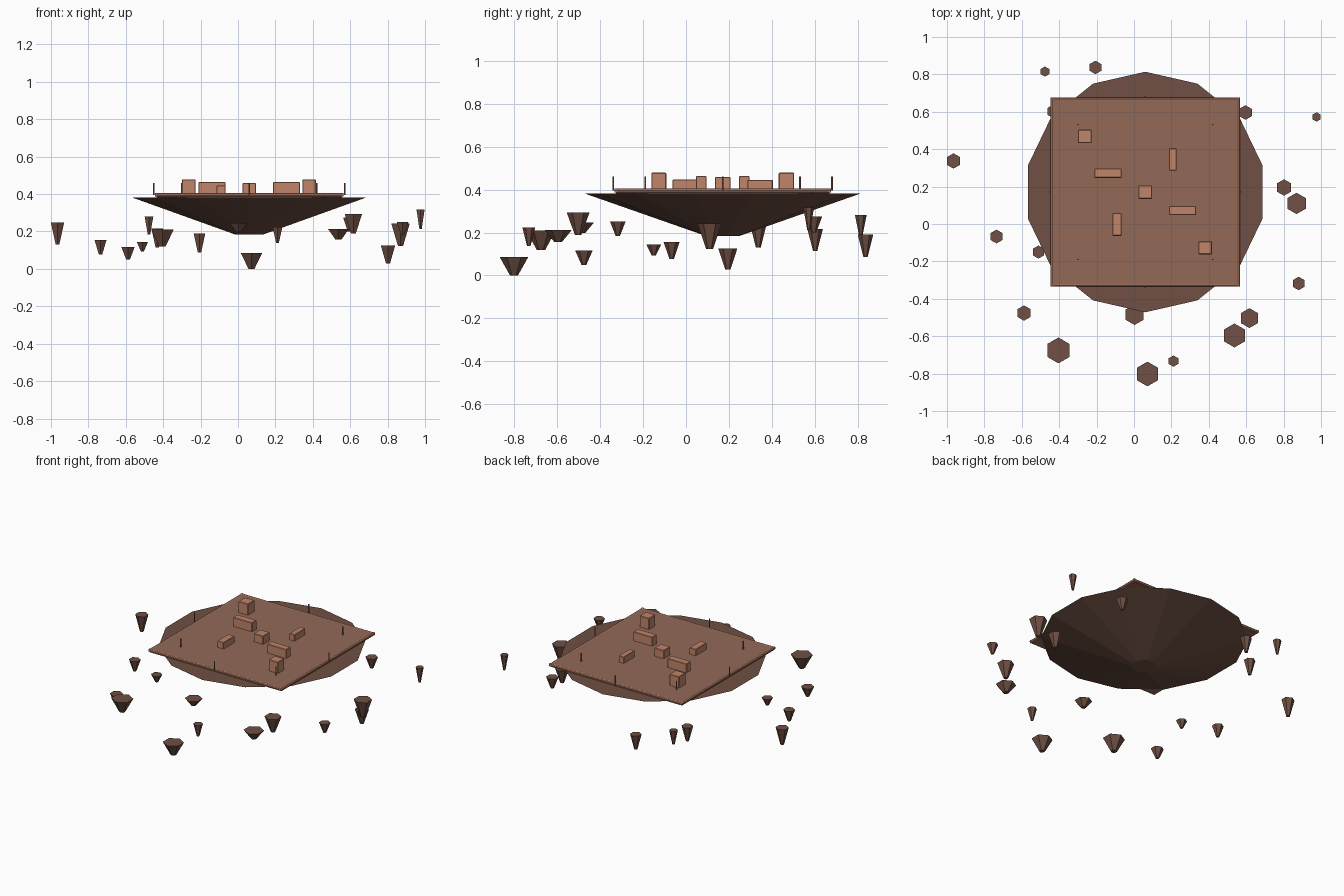
import bpy
import math

CX, CY = 0.06, 0.171      # centre of the floating island
DECK_TOP = 0.403


def material(name, rgb):
    m = bpy.data.materials.new(name)
    m.diffuse_color = (*rgb, 1)
    return m


ROCK = material("dark brown rock", (0.16, 0.08, 0.057))
DECK = material("brown deck", (0.29, 0.143, 0.096))
CLAY = material("light copper clay", (0.53, 0.235, 0.147))


def finish(name, mat):
    ob = bpy.context.object
    ob.name = name
    ob.data.materials.append(mat)
    return ob


def box(name, x0, x1, y0, y1, z0, z1, mat):
    bpy.ops.mesh.primitive_cube_add(
        size=1, location=((x0 + x1) / 2, (y0 + y1) / 2, (z0 + z1) / 2))
    bpy.context.object.scale = (x1 - x0, y1 - y0, z1 - z0)
    bpy.ops.object.transform_apply(location=False, rotation=False, scale=True)
    return finish(name, mat)


def spike(name, x, y, z0, z1, radius, ratio, sides):
    """Downward-tapering faceted rock."""
    bpy.ops.mesh.primitive_cone_add(
        vertices=sides, radius1=radius * ratio, radius2=radius,
        depth=z1 - z0, location=(x, y, (z0 + z1) / 2))
    return finish(name, ROCK)


# Island body
spike("island_base", CX, CY, 0.184, 0.382, 0.643, 0.12, 14)

# Square deck with a rounded rim
H = 0.497
box("deck", CX - H, CX + H, CY - H, CY + H, 0.382, DECK_TOP, DECK)
for i in range(4):
    a = i * math.pi / 2
    bpy.ops.mesh.primitive_cylinder_add(
        vertices=8, radius=0.009, depth=2 * H + 0.016,
        location=(CX + H * math.cos(a), CY + H * math.sin(a), 0.396),
        rotation=(math.pi / 2, 0, a))
    finish("deck_rim", CLAY)

# Ring of thin posts
for i in range(8):
    a = i * math.pi / 4
    bpy.ops.mesh.primitive_cylinder_add(
        vertices=6, radius=0.004, depth=0.065,
        location=(CX + 0.51 * math.cos(a), CY + 0.51 * math.sin(a), 0.428))
    finish("post", DECK)

# Blocks standing on the deck: x0, x1, y0, y1, top
blocks = [
    (-0.300, -0.227, 0.432, 0.504, 0.479),
    (-0.211, -0.066, 0.247, 0.296, 0.464),
    (0.188, 0.228, 0.286, 0.405, 0.446),
    (0.024, 0.096, 0.135, 0.207, 0.459),
    (0.188, 0.332, 0.047, 0.096, 0.464),
    (-0.114, -0.066, -0.063, 0.058, 0.447),
    (0.345, 0.416, -0.162, -0.092, 0.479),
]
for x0, x1, y0, y1, top in blocks:
    b = box("block", x0, x1, y0, y1, DECK_TOP - 0.005, top, CLAY)
    bev = b.modifiers.new("soft edge", 'BEVEL')
    bev.width = 0.003
    bev.segments = 1

# Loose floating rocks: x, y, bottom, top, radius
rocks = [
    (-0.476, 0.815, 0.184, 0.281, 0.027),
    (-0.206, 0.837, 0.087, 0.190, 0.036),
    (0.976, 0.572, 0.212, 0.317, 0.025),
    (0.596, 0.596, 0.200, 0.275, 0.039),
    (-0.965, 0.337, 0.131, 0.248, 0.041),
    (0.802, 0.195, 0.028, 0.125, 0.044),
    (0.869, 0.110, 0.123, 0.243, 0.057),
    (-0.735, -0.067, 0.077, 0.155, 0.037),
    (-0.511, -0.150, 0.094, 0.145, 0.035),
    (-0.588, -0.476, 0.050, 0.117, 0.041),
    (0.003, -0.485, 0.198, 0.246, 0.055),
    (-0.404, -0.676, 0.119, 0.210, 0.069),
    (0.072, -0.802, 0.000, 0.085, 0.066),
    (0.211, -0.733, 0.138, 0.223, 0.030),
    (0.537, -0.596, 0.156, 0.213, 0.064),
    (0.617, -0.503, 0.189, 0.293, 0.053),
    (0.880, -0.318, 0.184, 0.251, 0.036),
    (-0.432, 0.602, 0.114, 0.217, 0.036),
]
for x, y, z0, z1, r in rocks:
    spike("floating_rock", x, y, z0, z1, r, 0.28, 6)
